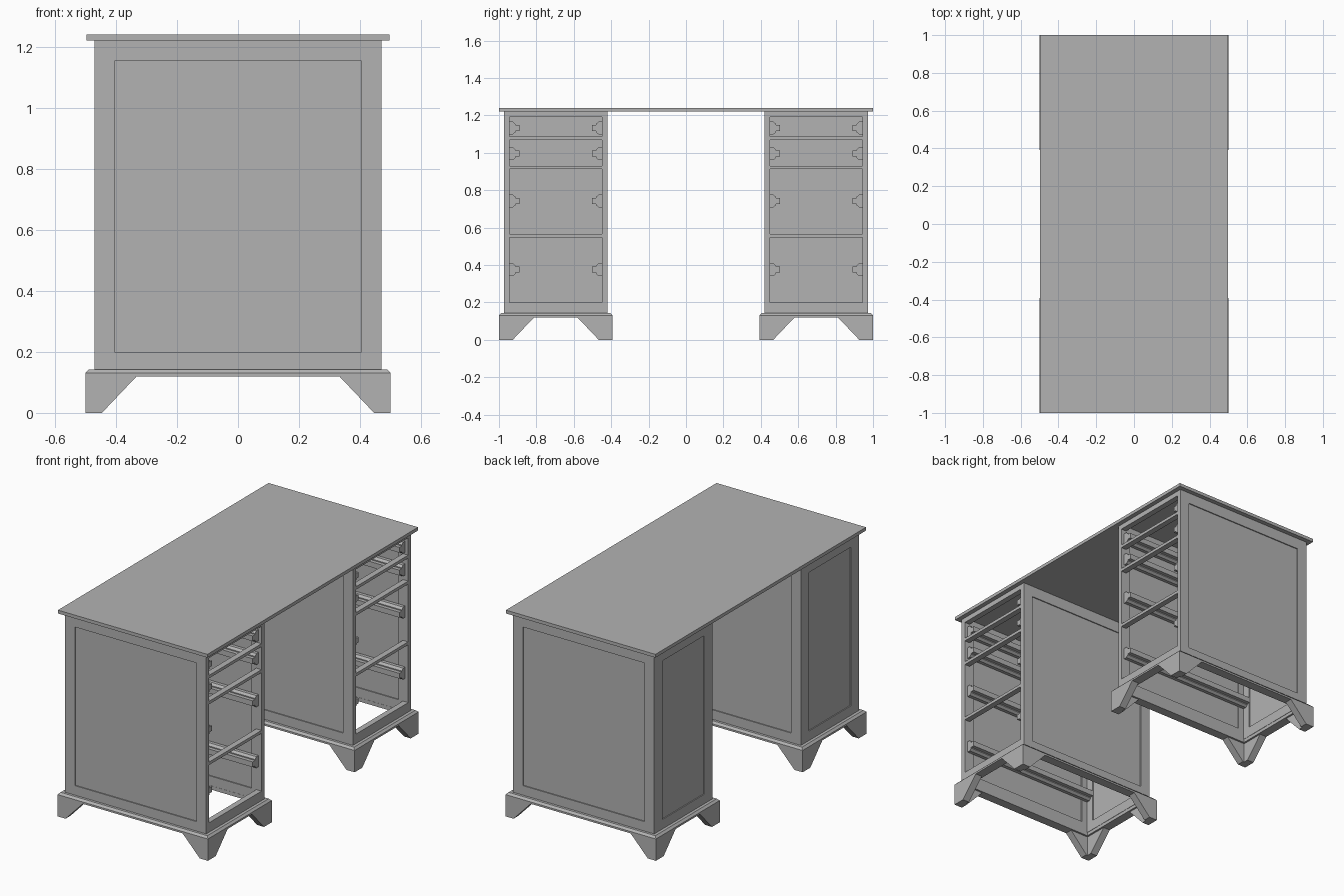
import bpy, bmesh

cube = bpy.data.objects.get("Cube")
if cube:
    bpy.data.objects.remove(cube, do_unlink=True)

grey = bpy.data.materials.new("plain_grey")
grey.use_nodes = True
grey.diffuse_color = (0.45, 0.45, 0.45, 1)
grey.node_tree.nodes["Principled BSDF"].inputs["Base Color"].default_value = (0.45, 0.45, 0.45, 1)

# Pedestal limits (built on +y, mirrored to -y)
HALF_X, IN_Y, OUT_Y = 0.47, 0.42, 0.973
MID_Y = (IN_Y + OUT_Y) / 2
BOTTOM, TOP, WALL = 0.14, 1.22, 0.028


def finish(name, bm, mirror=True):
    bmesh.ops.recalc_face_normals(bm, faces=bm.faces)
    mesh = bpy.data.meshes.new(name)
    bm.to_mesh(mesh)
    bm.free()
    mesh.materials.append(grey)
    obj = bpy.data.objects.new(name, mesh)
    bpy.context.collection.objects.link(obj)
    if mirror:
        mod = obj.modifiers.new("Mirror", 'MIRROR')
        mod.use_axis = (False, True, False)
        mod.use_mirror_merge = False
    return obj


def box(bm, x0, x1, y0, y1, z0, z1):
    verts = bmesh.ops.create_cube(bm, size=1)["verts"]
    bmesh.ops.scale(bm, vec=(x1 - x0, y1 - y0, z1 - z0), verts=verts)
    bmesh.ops.translate(bm, vec=((x0 + x1) / 2, (y0 + y1) / 2, (z0 + z1) / 2), verts=verts)


def prism(bm, points, place, a, b):
    """Extrude a 2D outline from a to b; place maps (u, z, depth) to 3D."""
    lo = [bm.verts.new(place(u, z, a)) for u, z in points]
    hi = [bm.verts.new(place(u, z, b)) for u, z in points]
    bm.faces.new(lo)
    bm.faces.new(hi)
    for i in range(len(points)):
        j = (i + 1) % len(points)
        bm.faces.new((lo[i], lo[j], hi[j], hi[i]))


def along_x(u, z, d):
    return (u, d, z)


def along_y(u, z, d):
    return (d, u, z)


def framed_wall(name, place, u0, u1, outer, inner, stile):
    """Stiles, rails and a thin panel recessed from the outer face."""
    def slab(bm, a, b, z0, z1, d0, d1):
        prism(bm, [(a, z0), (b, z0), (b, z1), (a, z1)], place, d0, d1)
    bm = bmesh.new()
    low, high = 0.2, 1.153
    slab(bm, u0, u0 + stile, BOTTOM, TOP, outer, inner)
    slab(bm, u1 - stile, u1, BOTTOM, TOP, outer, inner)
    slab(bm, u0 + stile, u1 - stile, BOTTOM, low, outer, inner)
    slab(bm, u0 + stile, u1 - stile, high, TOP, outer, inner)
    finish(name + "_frame", bm)
    bm = bmesh.new()
    step = (inner - outer) * 0.22
    slab(bm, u0 + stile, u1 - stile, low, high, outer + step, inner - step)
    finish(name + "_panel", bm)


# Desk top
bm = bmesh.new()
box(bm, -0.497, 0.497, -1, 1, TOP, 1.24)
finish("desk_top", bm, mirror=False)

# Pedestal walls
framed_wall("outer_side", along_x, -HALF_X, HALF_X, OUT_Y, OUT_Y - WALL, 0.066)
framed_wall("inner_side", along_x, -HALF_X, HALF_X, IN_Y, IN_Y + WALL, 0.066)
framed_wall("closed_end", along_y, IN_Y + WALL, OUT_Y - WALL, -HALF_X, -HALF_X + WALL, 0.05)

# Rails dividing the drawer openings
bm = bmesh.new()
for z0, z1 in ((BOTTOM, 0.2), (0.547, 0.565), (0.912, 0.93), (1.068, 1.086), (1.19, TOP)):
    box(bm, HALF_X - 0.035, HALF_X, IN_Y + WALL, OUT_Y - WALL, z0, z1)
finish("drawer_rails", bm)

# Stepped drawer runners on both inner walls
bm = bmesh.new()
for z in (0.375, 0.742, 0.995, 1.132):
    for side in (-1, 1):
        face = MID_Y + side * (MID_Y - IN_Y - WALL)
        steps = [(0, -0.034), (0.02, -0.034), (0.033, -0.022), (0.033, -0.016), (0.055, -0.016),
                 (0.055, 0.016), (0.033, 0.016), (0.033, 0.022), (0.02, 0.034), (0, 0.034)]
        prism(bm, [(face - side * d, z + h) for d, h in steps],
              along_y, -HALF_X + WALL, HALF_X - 0.02)
finish("drawer_runners", bm)

# Chamfered plinth moulding, mitred round the pedestal
BX, BY0, BY1, PLATE = 0.5, 0.393, 1.0, 0.045
profile = [(0, 0.12), (0, 0.131), (0.012, 0.143), (0.056, 0.143), (0.056, 0.12)]
bm = bmesh.new()
loops = []
for d, z in profile:
    x, y0, y1 = BX - d, BY0 + d, BY1 - d
    loops.append([bm.verts.new(c) for c in ((-x, y0, z), (x, y0, z), (x, y1, z), (-x, y1, z))])
for i, a in enumerate(loops):
    b = loops[(i + 1) % len(loops)]
    for k in range(4):
        m = (k + 1) % 4
        bm.faces.new((a[k], a[m], b[m], b[k]))
finish("plinth_moulding", bm)

# Bracket feet: a sloped plate each way from every corner
bm = bmesh.new()
for sx in (-1, 1):
    for sy in (-1, 1):
        edge = BY1 if sy > 0 else BY0
        prism(bm, [(sx * BX, 0), (sx * 0.446, 0), (sx * 0.332, 0.12), (sx * BX, 0.12)],
              along_x, edge, edge - sy * PLATE)
        near = edge - sy * PLATE
        prism(bm, [(near, 0), (edge - sy * 0.074, 0), (edge - sy * 0.188, 0.12), (near, 0.12)],
              along_y, sx * BX, sx * (BX - PLATE))
finish("bracket_feet", bm)
